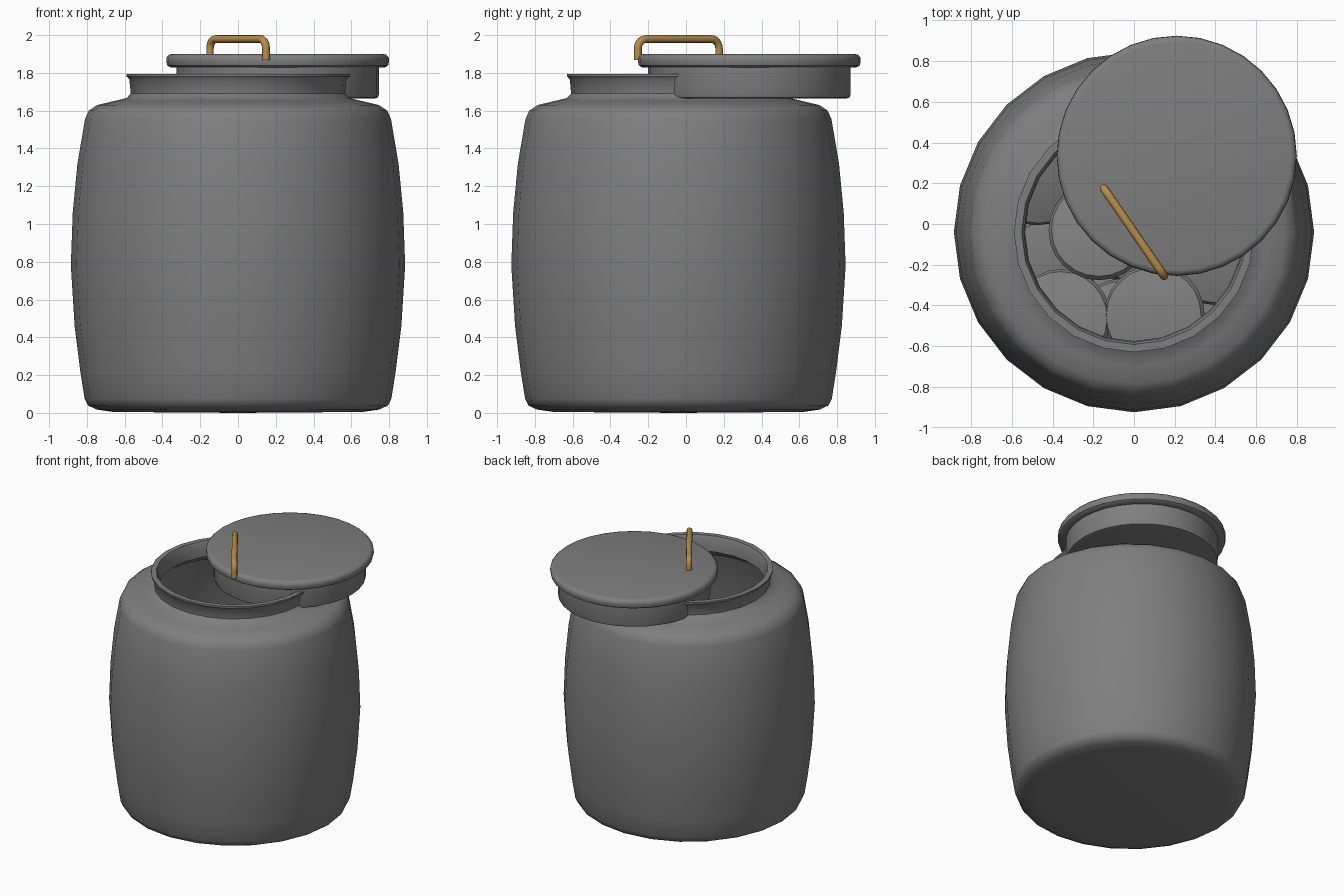
import bpy, math, random
from mathutils import Vector

if "Cube" in bpy.data.objects:
    bpy.data.objects.remove(bpy.data.objects["Cube"])
random.seed(4)


def material(name, colour):
    m = bpy.data.materials.new(name)
    m.use_nodes = True
    m.diffuse_color = (*colour, 1)
    m.node_tree.nodes["Principled BSDF"].inputs["Base Color"].default_value = (*colour, 1)
    return m


grey = material("stone grey", (0.21, 0.21, 0.21))
brass = material("brass", (0.48, 0.27, 0.07))


def smooth(obj, degrees):
    bpy.ops.object.select_all(action="DESELECT")
    obj.select_set(True)
    bpy.context.view_layer.objects.active = obj
    bpy.ops.object.shade_smooth_by_angle(angle=math.radians(degrees))


def lathe(name, profile, sides, location, mat, degrees=40, tilt=(0, 0, 0)):
    """Spin (radius, height) points about z; both ends close on the axis."""
    verts, faces, rings = [], [], []
    for r, z in profile:
        count = sides if r > 0 else 1
        rings.append([len(verts) + i for i in range(count)])
        for i in range(count):
            a = math.tau * i / sides
            verts.append((r * math.sin(a), -r * math.cos(a), z))
    for low, high in zip(rings, rings[1:]):
        for i in range(sides):
            j = (i + 1) % sides
            if len(low) == 1:
                faces.append((low[0], high[j], high[i]))
            elif len(high) == 1:
                faces.append((low[i], low[j], high[0]))
            else:
                faces.append((low[i], low[j], high[j], high[i]))
    mesh = bpy.data.meshes.new(name)
    mesh.from_pydata(verts, [], faces)
    mesh.materials.append(mat)
    obj = bpy.data.objects.new(name, mesh)
    obj.location = location
    obj.rotation_euler = tilt
    bpy.context.collection.objects.link(obj)
    smooth(obj, degrees)
    return obj


# Jar: outer wall, shoulder, neck and lip, then back down the inner wall
jar_y = -0.04
outside = [(0, 0), (0.66, 0.005), (0.75, 0.018), (0.795, 0.04), (0.812, 0.075),
           (0.835, 0.22), (0.865, 0.46), (0.885, 0.78), (0.875, 1.06),
           (0.85, 1.32), (0.81, 1.555), (0.79, 1.6), (0.745, 1.63),
           (0.66, 1.65), (0.59, 1.667), (0.568, 1.69), (0.575, 1.765)]
lip = [(0.59, 1.782), (0.59, 1.795), (0.552, 1.795)]
inside = [(0.54, 1.77), (0.535, 1.68), (0.6, 1.625), (0.73, 1.59), (0.775, 1.53),
          (0.845, 0.78), (0.78, 0.09), (0.7, 0.05), (0, 0.05)]
lathe("jar", outside + lip + inside, 24, (0, jar_y, 0), grey)

# Lid: plug below a wider rounded cap, resting off centre
lid = [(0, 1.665), (0.515, 1.665), (0.531, 1.67), (0.536, 1.685), (0.536, 1.828),
       (0.57, 1.83), (0.585, 1.84), (0.59, 1.862), (0.588, 1.882), (0.575, 1.896),
       (0.56, 1.9), (0, 1.9)]
lathe("lid", lid, 32, (0.21, 0.335, 0), grey)

# Handle: bent rod standing over the jar's axis
half = Vector((0.148, -0.215, 0))
length = half.length
bend, base, top = 0.05, 1.868, 1.979
side = [(length, base)]
for k in range(6):
    a = math.radians(18 * k)
    side.append((length - bend + bend * math.cos(a), top - bend + bend * math.sin(a)))
path = side + [(-s, z) for s, z in reversed(side)]
curve = bpy.data.curves.new("handle", "CURVE")
curve.dimensions = "3D"
curve.bevel_depth = 0.021
curve.bevel_resolution = 2
curve.use_fill_caps = True
spline = curve.splines.new("POLY")
spline.points.add(len(path) - 1)
for point, (s, z) in zip(spline.points, path):
    p = half.normalized() * s
    point.co = (p.x, p.y + jar_y, z, 1)
curve.materials.append(brass)
handle = bpy.data.objects.new("handle", curve)
bpy.context.collection.objects.link(handle)
bpy.ops.object.select_all(action="DESELECT")
handle.select_set(True)
bpy.context.view_layer.objects.active = handle
bpy.ops.object.convert(target="MESH")
smooth(bpy.context.object, 50)

# Biscuits: slightly domed discs heaped in the jar
biscuit = [(0, -0.035), (0.22, -0.035), (0.245, -0.02), (0.25, 0),
           (0.235, 0.025), (0.15, 0.042), (0, 0.05)]


def add_biscuit(x, y, z, lean):
    tilt = (random.uniform(-lean, lean), random.uniform(-lean, lean), 0)
    lathe("biscuit", biscuit, 24, (x, y, z), grey, 40, tilt)


for x, y, z in [(-0.36, -0.47, 0.86), (0.1, -0.45, 0.93), (-0.17, -0.03, 0.9),
                (-0.47, 0.24, 0.84), (0.4, -0.15, 0.85), (0.15, 0.35, 0.88)]:
    add_biscuit(x, y, z, 0.2)
for layer in range(6):
    add_biscuit(0, jar_y, 0.11 + 0.12 * layer, 0.1)
    for k in range(6):
        a = math.tau * k / 6 + layer * 0.5
        add_biscuit(0.48 * math.cos(a), jar_y + 0.48 * math.sin(a), 0.13 + 0.12 * layer, 0.15)
